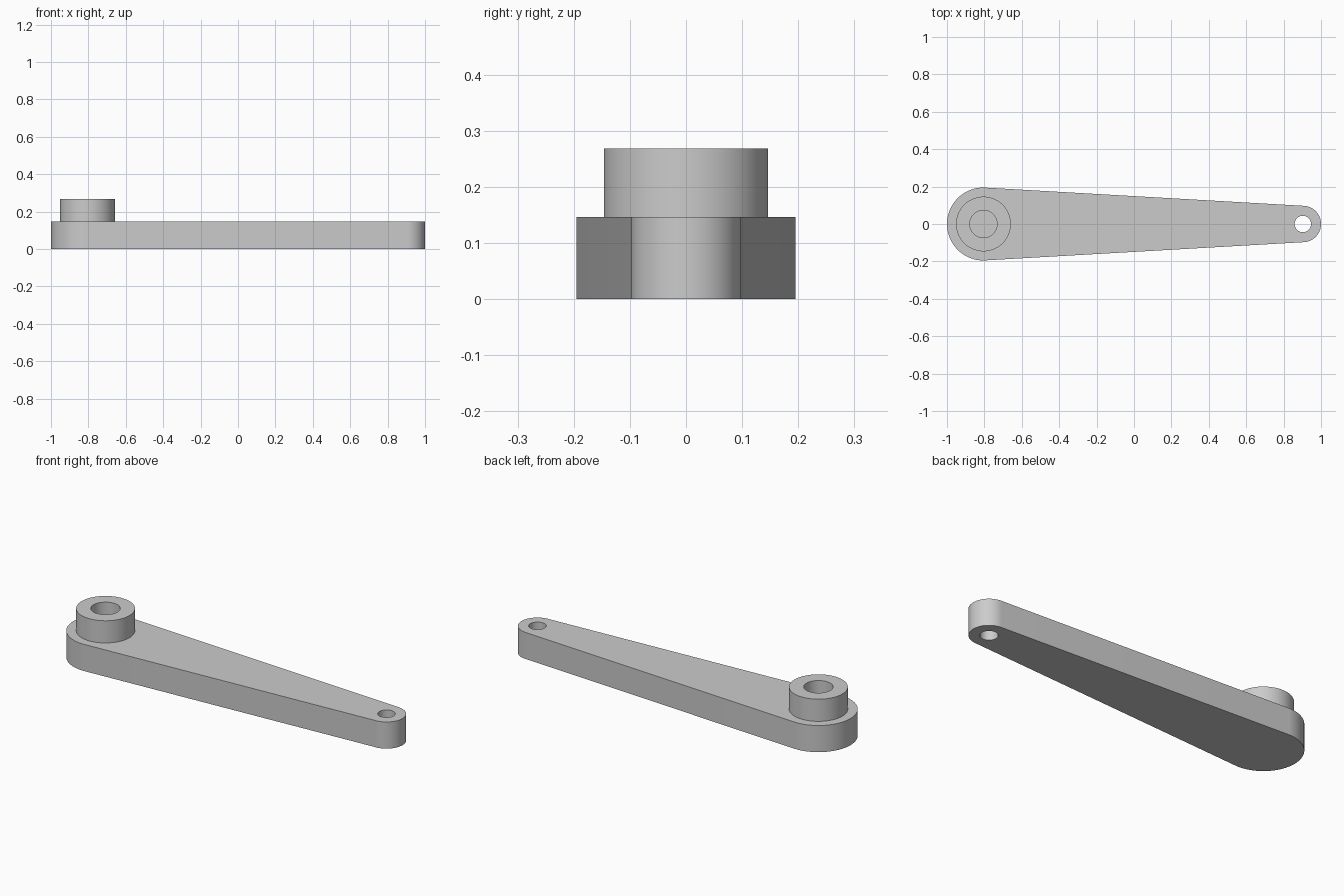
import bpy, bmesh
from math import sin, cos, pi, radians

cube = bpy.data.objects.get("Cube")
if cube:
    bpy.data.objects.remove(cube, do_unlink=True)

U = 2 / 41                      # design unit: the lever is 41 units long
BIG_X, BIG_R = -16.5 * U, 4 * U
TIP_X, TIP_R = 18.5 * U, 2 * U
ARM_TOP, BOSS_TOP = 3 * U, 5.5 * U

grey = bpy.data.materials.new("grey metal")
grey.use_nodes = True
colour = (0.6, 0.6, 0.6, 1)
grey.diffuse_color = colour
grey.node_tree.nodes["Principled BSDF"].inputs["Base Color"].default_value = colour


def arc(x, r, start, sweep, n):
    """Points along an arc centred on the lever axis."""
    return [(x + r * cos(start + sweep * i / n), r * sin(start + sweep * i / n), 0)
            for i in range(n + 1)]


def loop(bm, points):
    """Closed loop of edges through the points."""
    verts = [bm.verts.new(p) for p in points]
    return [bm.edges.new((v, verts[i - 1])) for i, v in enumerate(verts)]


def plate(name, outline, hole, z0, z1):
    """Flat outline with one hole, extruded from z0 to z1."""
    bm = bmesh.new()
    edges = loop(bm, outline) + loop(bm, hole)
    bmesh.ops.triangle_fill(bm, edges=edges, use_beauty=True)
    bmesh.ops.translate(bm, verts=bm.verts[:], vec=(0, 0, z0))
    ext = bmesh.ops.extrude_face_region(bm, geom=bm.faces[:], use_keep_orig=True)
    top = [g for g in ext["geom"] if isinstance(g, bmesh.types.BMVert)]
    bmesh.ops.translate(bm, verts=top, vec=(0, 0, z1 - z0))
    bmesh.ops.recalc_face_normals(bm, faces=bm.faces[:])
    mesh = bpy.data.meshes.new(name)
    bm.to_mesh(mesh)
    bm.free()
    mesh.materials.append(grey)
    ob = bpy.data.objects.new(name, mesh)
    bpy.context.collection.objects.link(ob)
    return ob


# Tapered arm with rounded ends and a through hole at the tip
outline = arc(BIG_X, BIG_R, pi / 2, pi, 48) + arc(TIP_X, TIP_R, -pi / 2, pi, 48)
tip_hole = arc(TIP_X, 0.9 * U, 0, 2 * pi, 48)[:-1]
arm = plate("lever_arm", outline, tip_hole, 0, ARM_TOP)

# Round boss whose bore stops at the top of the arm
rim = arc(BIG_X, 3 * U, 0, 2 * pi, 96)[:-1]
bore = arc(BIG_X, 1.5 * U, 0, 2 * pi, 96)[:-1]
boss = plate("pivot_boss", rim, bore, ARM_TOP, BOSS_TOP)

bpy.ops.object.select_all(action='DESELECT')
for ob in (arm, boss):
    ob.select_set(True)
bpy.context.view_layer.objects.active = arm
bpy.ops.object.shade_smooth_by_angle(angle=radians(30))
